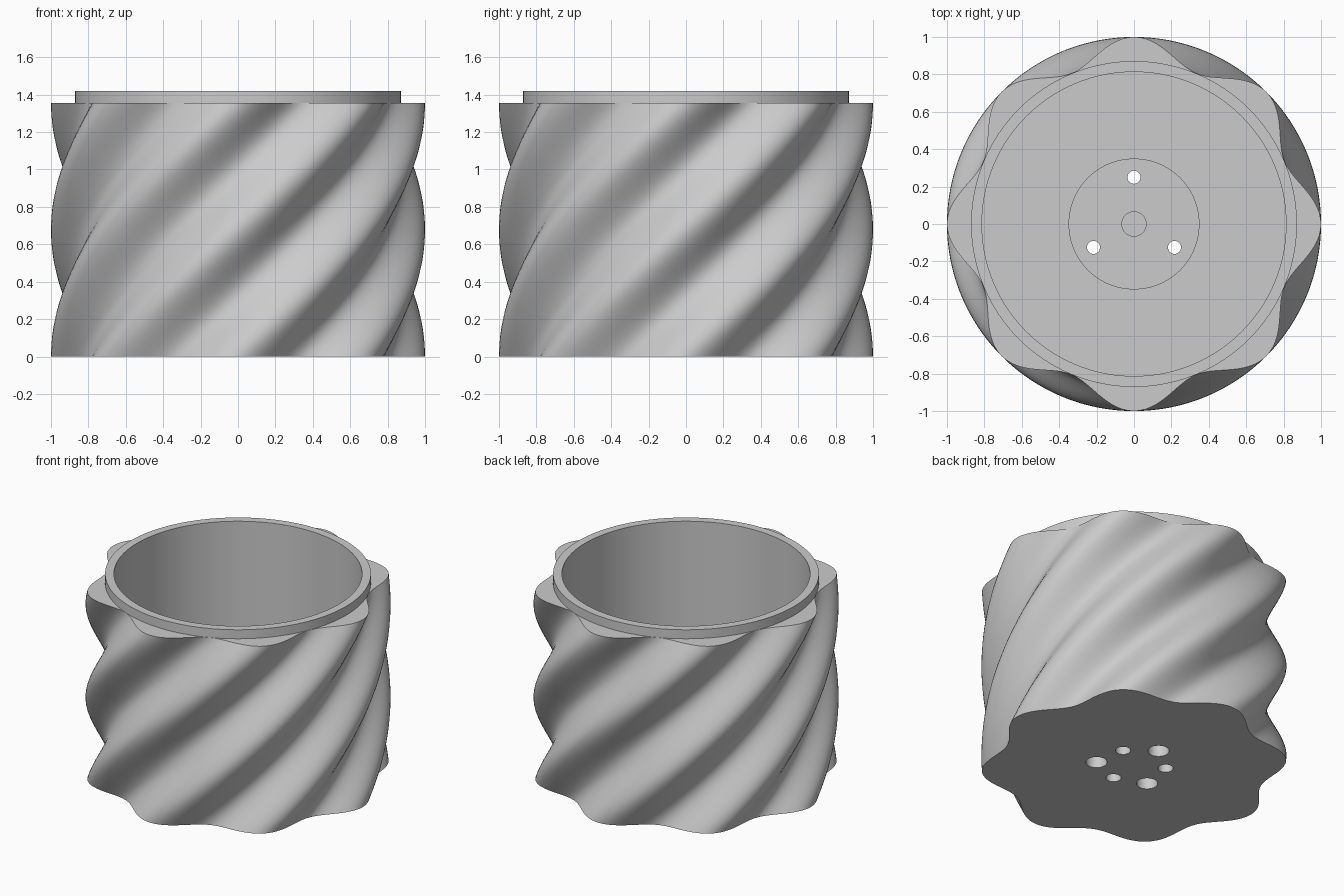
import bpy
import bmesh
from math import cos, sin, pi, radians

if "Cube" in bpy.data.objects:
    bpy.data.objects.remove(bpy.data.objects["Cube"])

SEGMENTS, LEVELS = 192, 48
LOBES, TWIST = 8, pi / 2
BODY_TOP, RIM_TOP = 1.355, 1.42
RIM_R, CAVITY_R, BOSS_R, CENTRE_R = 0.871, 0.813, 0.35, 0.065
FLOOR, BOSS_TOP = 0.12, 0.18

grey = bpy.data.materials.new("light grey")
grey.use_nodes = True
grey.diffuse_color = (0.6, 0.6, 0.6, 1)
grey.node_tree.nodes["Principled BSDF"].inputs["Base Color"].default_value = (0.6, 0.6, 0.6, 1)


def lobed(a):
    return 0.936 + 0.064 * cos(LOBES * a)


def ring(bm, radius, z, turn=0.0):
    """One closed loop of vertices; radius is a function of the angle."""
    loop = []
    for i in range(SEGMENTS):
        a = 2 * pi * i / SEGMENTS
        r = radius(a)
        loop.append(bm.verts.new((r * cos(a + turn), r * sin(a + turn), z)))
    return loop


def to_object(bm, name):
    bmesh.ops.recalc_face_normals(bm, faces=bm.faces)
    mesh = bpy.data.meshes.new(name)
    bm.to_mesh(mesh)
    bm.free()
    mesh.materials.append(grey)
    obj = bpy.data.objects.new(name, mesh)
    bpy.context.collection.objects.link(obj)
    return obj


# Twisted outer wall
bm = bmesh.new()
loops = [ring(bm, lobed, BODY_TOP * k / LEVELS, TWIST * k / LEVELS)
         for k in range(LEVELS + 1)]

# Shoulder, raised rim, cavity, floor boss and centre recess
for r, z in [(RIM_R, BODY_TOP), (RIM_R, RIM_TOP), (CAVITY_R, RIM_TOP),
             (CAVITY_R, FLOOR), (BOSS_R, FLOOR), (BOSS_R, BOSS_TOP),
             (CENTRE_R, BOSS_TOP), (CENTRE_R, FLOOR)]:
    loops.append(ring(bm, lambda a, r=r: r, z, TWIST))
for low, high in zip(loops, loops[1:]):
    for i in range(SEGMENTS):
        j = (i + 1) % SEGMENTS
        bm.faces.new((low[i], low[j], high[j], high[i]))
bm.faces.new(loops[0][::-1])
bm.faces.new(loops[-1])
pot = to_object(bm, "twisted_pot")


def drill(name, distance, start, radius, top):
    """Cut three evenly spaced round holes up from the base."""
    bm = bmesh.new()
    for k in range(3):
        a = radians(start + 120 * k)
        made = bmesh.ops.create_cone(bm, cap_ends=True, segments=32, radius1=radius,
                                     radius2=radius, depth=top + 0.1)
        bmesh.ops.translate(bm, verts=made["verts"],
                            vec=(distance * cos(a), distance * sin(a), (top - 0.1) / 2))
    cutter = to_object(bm, name)
    cutter.hide_render = True
    mod = pot.modifiers.new(name, "BOOLEAN")
    mod.operation, mod.solver, mod.object = "DIFFERENCE", "EXACT", cutter
    bpy.ops.object.modifier_apply(modifier=mod.name)
    bpy.data.objects.remove(cutter)


bpy.ops.object.select_all(action="DESELECT")
pot.select_set(True)
bpy.context.view_layer.objects.active = pot

# Counterbored screw holes and blind peg holes
drill("screw_head_cutter", 0.25, 90, 0.07, 0.1)
drill("screw_hole_cutter", 0.25, 90, 0.035, 0.3)
drill("peg_hole_cutter", 0.21, 30, 0.05, 0.08)

bpy.ops.object.shade_smooth_by_angle(angle=radians(30))
